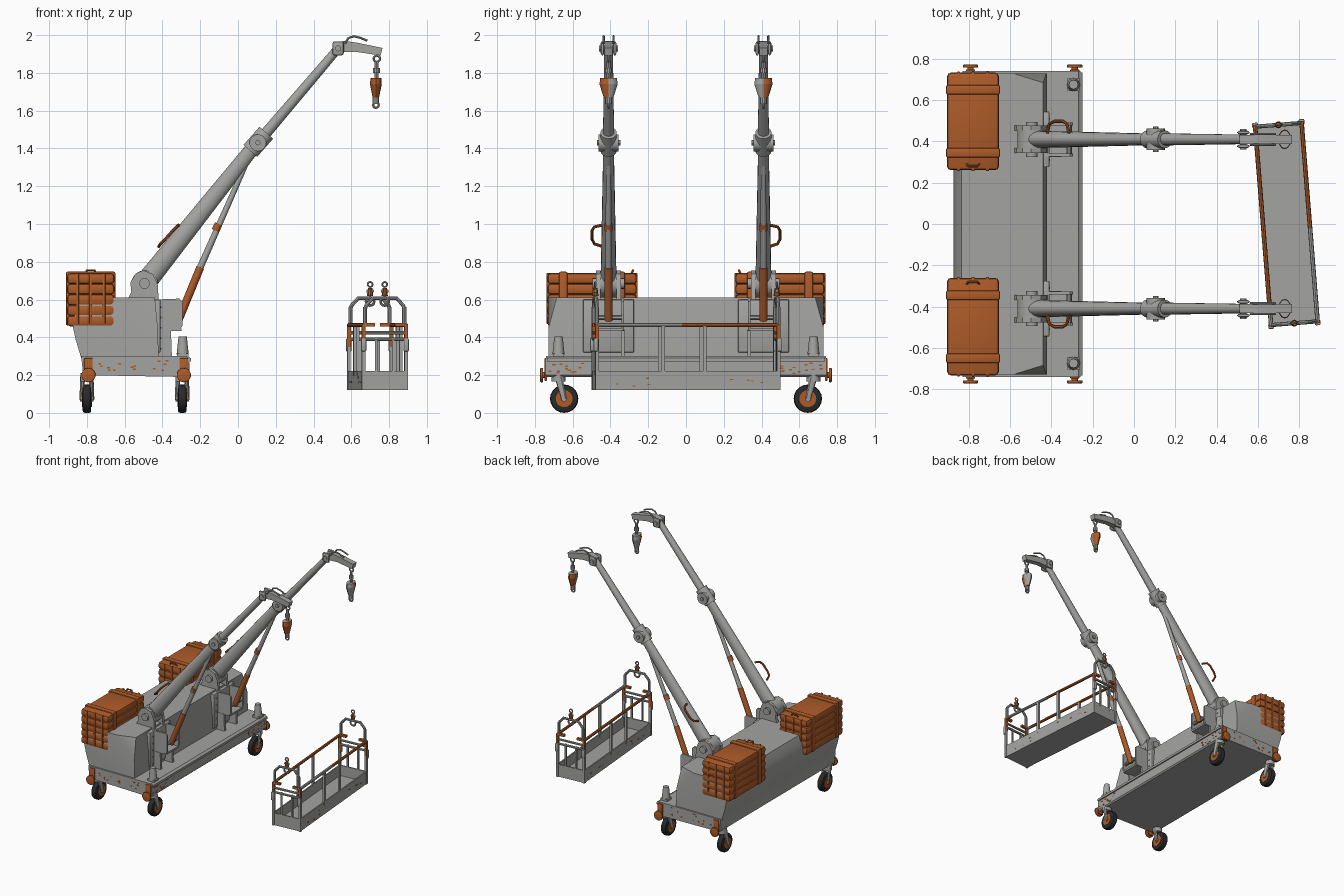
import bpy, bmesh, math, random
from mathutils import Vector, Matrix

if "Cube" in bpy.data.objects:
    bpy.data.objects.remove(bpy.data.objects["Cube"])
random.seed(4)

def material(name, col):
    m = bpy.data.materials.new(name)
    m.diffuse_color = (*col, 1)
    m.use_nodes = True
    m.node_tree.nodes["Principled BSDF"].inputs["Base Color"].default_value = m.diffuse_color
    return m

GREY = material("painted grey", (0.37, 0.37, 0.36))
ORANGE = material("rust orange", (0.42, 0.105, 0.022))
BLACK = material("rubber black", (0.022, 0.022, 0.024))
M = Matrix.Identity(4)          # current placement (changed for the basket)

def finish(name, mesh, mats, smooth=True):
    ob = bpy.data.objects.new(name, mesh)
    bpy.context.collection.objects.link(ob)
    for m in mats if isinstance(mats, tuple) else (mats,):
        mesh.materials.append(m)
    ob.matrix_world = M
    if smooth:
        bpy.ops.object.select_all(action='DESELECT')
        ob.select_set(True)
        bpy.context.view_layer.objects.active = ob
        bpy.ops.object.shade_smooth_by_angle(angle=math.radians(35))
    return ob

def from_bm(name, bm, mats, smooth=True):
    bmesh.ops.recalc_face_normals(bm, faces=bm.faces)
    me = bpy.data.meshes.new(name)
    bm.to_mesh(me)
    bm.free()
    return finish(name, me, mats, smooth)

def bevel(bm, w, seg=2):
    if w:
        bmesh.ops.bevel(bm, geom=bm.edges[:], offset=w, segments=seg, affect='EDGES', profile=0.5)

def box(name, c, size, mat, w=0.0):
    bm = bmesh.new()
    bmesh.ops.create_cube(bm, size=1)
    bmesh.ops.scale(bm, vec=size, verts=bm.verts)
    bevel(bm, w)
    bmesh.ops.translate(bm, vec=c, verts=bm.verts)
    return from_bm(name, bm, mat)

def rod(name, p, q, r1, mat, r2=None, n=14, flat=1.0, w=0.0):
    """Cylinder or cone from p to q; flat squeezes it sideways."""
    p, q = Vector(p), Vector(q)
    d = q - p
    bm = bmesh.new()
    bmesh.ops.create_cone(bm, cap_ends=True, segments=n, radius1=r1,
                          radius2=r1 if r2 is None else r2, depth=d.length)
    if w:
        rim = [e for e in bm.edges if abs(e.verts[0].co.z - e.verts[1].co.z) < 1e-5]
        bmesh.ops.bevel(bm, geom=rim, offset=w, segments=2, affect='EDGES', profile=0.5)
    bmesh.ops.scale(bm, vec=(flat, 1, 1), verts=bm.verts)
    bm.transform(Matrix.Translation((p + q) / 2) @ d.to_track_quat('Z', 'Y').to_matrix().to_4x4())
    return from_bm(name, bm, mat)

def plate(name, prof, y0, y1, mat, narrow=None):
    """Extrude an x-z profile along y."""
    bm = bmesh.new()
    f = bm.faces.new([bm.verts.new((x, y0, z)) for x, z in prof])
    ext = bmesh.ops.extrude_face_region(bm, geom=[f])
    for v in ext['geom']:
        if isinstance(v, bmesh.types.BMVert):
            v.co.y = y1
    if narrow:
        for v in bm.verts:
            v.co.y *= narrow(v.co)
    bmesh.ops.triangulate(bm, faces=[f for f in bm.faces if len(f.verts) > 4])
    return from_bm(name, bm, mat)

def tube(name, pts, r, mat, closed=False):
    cu = bpy.data.curves.new(name, 'CURVE')
    cu.dimensions = '3D'
    cu.bevel_depth, cu.bevel_resolution, cu.use_fill_caps = r, 2, True
    sp = cu.splines.new('POLY')
    sp.points.add(len(pts) - 1)
    for k, p in zip(sp.points, pts):
        k.co = (*p, 1)
    sp.use_cyclic_u = closed
    tmp = bpy.data.objects.new(name + "_path", cu)
    me = bpy.data.meshes.new_from_object(tmp)
    bpy.data.objects.remove(tmp)
    return finish(name, me, mat)

def ring(name, c, r, t, mat):
    pts = [(c[0] + r * math.cos(a), c[1], c[2] + r * math.sin(a))
           for a in (i * math.pi / 6 for i in range(12))]
    return tube(name, pts, t, mat, True)

# --- chassis tray and tapered body ---
plate("chassis", [(-.82, .20), (-.27, .19), (-.26, .20), (-.26, .29), (-.27, .30), (-.83, .30)], -.74, .74, GREY)
plate("chassis_lip", [(-.265, .272), (-.25, .272), (-.25, .29), (-.265, .30)], -.735, .735, GREY)
plate("body", [(-.83, .29), (-.86, .39), (-.875, .46), (-.86, .55), (-.835, .61), (-.58, .61), (-.44, .61),
               (-.425, .45), (-.42, .29), (-.58, .29)], -.728, .728, GREY,
      narrow=lambda c: 0.94 if c.x > -.5 and c.z > .5 else 1)

for s in (-1, 1):
    side = "right" if s > 0 else "left"
    # --- stacked counterweights with straps ---
    for i in range(5):
        box(f"{side}_weight_slab_{i}", (-.78, s * .497, .487 + i * .056), (.25, .472, .058), ORANGE, .017)
    box(f"{side}_weight_lid", (-.78, s * .497, .727), (.225, .42, .026), ORANGE, .006)
    for y in (.345, .65):
        box(f"{side}_weight_strap", (-.78, s * y, .605), (.262, .045, .285), ORANGE, .008)
    for x in (-.85, -.78, -.71):
        box(f"{side}_weight_end_strap", (x, s * .497, .605), (.016, .482, .27), ORANGE, .004)
    tube(f"{side}_weight_grip", [(-.81, s * .29, .735), (-.80, s * .28, .755), (-.76, s * .28, .755), (-.75, s * .29, .735)], .006, ORANGE)

    # --- casters, side knobs ---
    for x in (-.80, -.295):
        y = s * .645
        rod("tyre", (x - .023, y, .075), (x + .023, y, .075), .075, BLACK, n=20, w=.012)
        rod("wheel_hub", (x - .026, y, .075), (x + .026, y, .075), .045, ORANGE, n=16)
        rod("hub_cap", (x - .036, y, .075), (x + .036, y, .075), .015, GREY, n=10)
        for dx in (-.031, .031):
            rod("caster_fork", (x + dx, y, .07), (x + dx * .7, s * .675, .19), .014, GREY, .022, n=8, flat=.6)
        rod("caster_swivel", (x, s * .675, .165), (x, s * .675, .21), .036, GREY)
        xk = x + .008
        box("knob_bracket", (xk, s * .742, .23), (.045, .012, .12), ORANGE, .003)
        rod("knob_stem", (xk, s * .74, .2), (xk, s * .77, .2), .016, ORANGE)
        rod("knob", (xk, s * .757, .2), (xk, s * .772, .2), .038, ORANGE, w=.004)

    # --- deck beacon ---
    box("beacon_foot", (-.293, s * .675, .307), (.06, .06, .016), GREY)
    rod("beacon", (-.293, s * .675, .31), (-.293, s * .675, .405), .032, GREY, .022, n=12)

    # --- boom bracket: cheeks, pivot and front pod ---
    Y = s * .41
    for k in (-1, 1):
        y = Y + k * .055
        plate("boom_cheek", [(-.585, .60), (-.565, .64), (-.57, .69), (-.54, .74), (-.50, .755), (-.45, .735), (-.425, .68), (-.42, .60)],
              y - .012, y + .012, GREY)
        y = Y + k * .075
        plate("pod_side", [(-.44, .60), (-.31, .605), (-.295, .59), (-.295, .46), (-.31, .435), (-.40, .43), (-.44, .45)],
              y - .007, y + .007, GREY)
        plate("pod_leg", [(-.44, .44), (-.355, .435), (-.35, .30), (-.44, .30)], y - .01, y + .01, GREY)
    box("pod_floor", (-.36, Y, .44), (.12, .15, .014), GREY)
    box("pod_back", (-.425, Y, .46), (.03, .27, .28), GREY, .006)
    rod("boom_pivot", (-.495, Y - .085, .685), (-.495, Y + .085, .685), .028, GREY)
    rod("boom_pivot_drum", (-.495, Y - .045, .685), (-.495, Y + .045, .685), .07, GREY, n=20)

    # --- two stage boom ---
    rod("lower_boom", (-.47, Y, .715), (.10, Y, 1.43), .056, GREY, .037, n=16, flat=.75)
    rod("boom_collar", (.065, Y, 1.387), (.15, Y, 1.483), .048, GREY, n=16, flat=.9)
    rod("boom_joint", (.105, Y - .052, 1.43), (.105, Y + .052, 1.43), .045, GREY, n=16)
    rod("boom_joint_pin", (.105, Y - .062, 1.43), (.105, Y + .062, 1.43), .014, GREY, n=10)
    rod("upper_boom", (.10, Y, 1.425), (.535, Y, 1.935), .030, GREY, .023, n=16)
    for k in (-1, 1):
        box("head_cheek", (.53, Y + k * .033, 1.93), (.06, .018, .075), GREY, .012)
    rod("head_pin", (.53, Y - .05, 1.93), (.53, Y + .05, 1.93), .016, GREY)
    # jib and its guard loops
    plate("jib", [(.51, 1.90), (.51, 1.95), (.56, 1.97), (.63, 1.96), (.765, 1.932), (.755, 1.892), (.62, 1.912), (.56, 1.91)],
          Y - .022, Y + .022, GREY)
    for k in (-.026, .026):
        tube("jib_guard", [(.565, Y + k, 1.955), (.585, Y + k, 1.985), (.615, Y + k, 1.994), (.65, Y + k, 1.985), (.685, Y + k, 1.97)], .006, GREY)
    # orange grab handle on the outer face of the lower boom
    tube("boom_handle", [(-.42, Y + s * .03, .88), (-.41, Y + s * .075, .895), (-.385, Y + s * .088, .92), (-.345, Y + s * .088, .965),
                         (-.325, Y + s * .075, .985), (-.315, Y + s * .03, .995)], .008, ORANGE)
    # --- hydraulic ram ---
    rod("ram_cylinder", (-.315, Y, .49), (-.20, Y, .77), .021, ORANGE)
    rod("ram_rod", (-.20, Y, .77), (.07, Y, 1.38), .018, GREY, .013)
    rod("ram_collar", (-.119, Y, .965), (-.103, Y, 1.0), .021, ORANGE)
    rod("ram_pin", (-.315, Y - .075, .505), (-.315, Y + .075, .505), .013, GREY, n=10)

    # --- hook block: orange on the outer half ---
    ring("hook_chain_top", (.735, Y, 1.875), .017, .006, GREY)
    rod("hook_chain", (.733, Y, 1.77), (.733, Y, 1.86), .011, GREY, n=8)
    rod("hook_swivel", (.733, Y, 1.80), (.733, Y, 1.825), .019, GREY, n=10)
    for nm, a, b, r1, r2 in (("hook_block", 1.67, 1.74, .026, .048), ("hook_block_top", 1.74, 1.772, .048, .044)):
        ob = rod(nm, (.73, Y, a), (.73, Y, b), r1, (GREY, ORANGE), r2, n=12, flat=.65)
        for f in ob.data.polygons:
            f.material_index = int(f.normal.y * s > 0.05)
    rod("hook_neck", (.73, Y, 1.635), (.73, Y, 1.67), .018, GREY, n=10)
    ring("hook_eye", (.73, Y, 1.63), .015, .006, GREY)

# --- rust flecks and rivets ---
for s in (-1, 1):
    for i in range(14):
        box("rust_fleck", (random.uniform(-.75, -.35), s * .7405, random.uniform(.22, .285)), (.014, .003, .008), ORANGE)
        box("rust_fleck", (-.2595, s * random.uniform(.5, .72), random.uniform(.21, .265)), (.003, .016, .007), ORANGE)
    for y in (.31, .51):
        for i in range(5):
            box("rivet", (-.409, s * y, .34 + i * .055), (.006, .009, .009), GREY)

# --- suspended work basket, turned slightly ---
M = Matrix.Translation((.738, 0, 0)) @ Matrix.Rotation(math.radians(4.6), 4, 'Z')
HX, HY = .113, .482
box("basket_floor", (0, 0, .13), (2 * HX, 2 * HY, .016), GREY)
for k in (-1, 1):
    box("basket_side_panel", (k * HX, 0, .172), (.010, 2 * HY, .10), GREY)
    box("basket_end_panel", (0, k * HY, .172), (2 * HX, .010, .10), GREY)
    split = -.03 if k > 0 else -HY + .05
    rod("top_rail_orange", (k * HX, split, .465), (k * HX, HY, .465), .011, ORANGE, n=8)
    rod("top_rail_grey", (k * HX, -HY, .465), (k * HX, split, .465), .011, GREY, n=8)
    for y in (-.13, .09):
        box("rail_post", (k * HX, y, .33), (.016, .018, .27), GREY)
    for i in range(8):
        box("rust_fleck", (k * (HX + .0055), random.uniform(-.4, .4), random.uniform(.14, .19)), (.003, .015, .006), ORANGE)
    # end frames: posts, rungs, lifting arch and shackle
    e = k * HY
    for j in (-1, 1):
        box("end_post_lower", (j * HX, e, .235), (.018, .018, .23), GREY)
        box("end_post_upper", (j * HX, e, .41), (.019, .019, .12), ORANGE)
        box("post_bracket", (j * (HX - .03), e, .467), (.06, .02, .018), ORANGE)
        box("post_clamp", (j * HX, e + k * .006, .36), (.028, .026, .07), GREY, .006)
        box("inner_end_post", (j * .045, e, .30), (.012, .012, .2), GREY)
        rod("arch_leg", (j * HX * .92, e, .46), (j * HX * .92, e, .56), .011, GREY, n=8)
    for z in (.39, .425):
        rod("end_rung", (-HX, e, z), (HX, e, z), .009, GREY, n=8)
    a = HX * .92
    tube("lifting_arch", [(-a, e, .55), (-a * .95, e, .568), (-a * .6, e, .608), (a * .6, e, .608), (a * .95, e, .568), (a, e, .55)], .010, GREY)
    ring("shackle", (0, e, .59), .022, .007, GREY)
    rod("shackle_block", (0, e, .62), (0, e, .66), .017, ORANGE, .012, n=10)
    box("shackle_pin", (0, e, .645), (.04, .016, .014), GREY, .003)
    ring("shackle_link", (0, e, .68), .013, .005, GREY)
